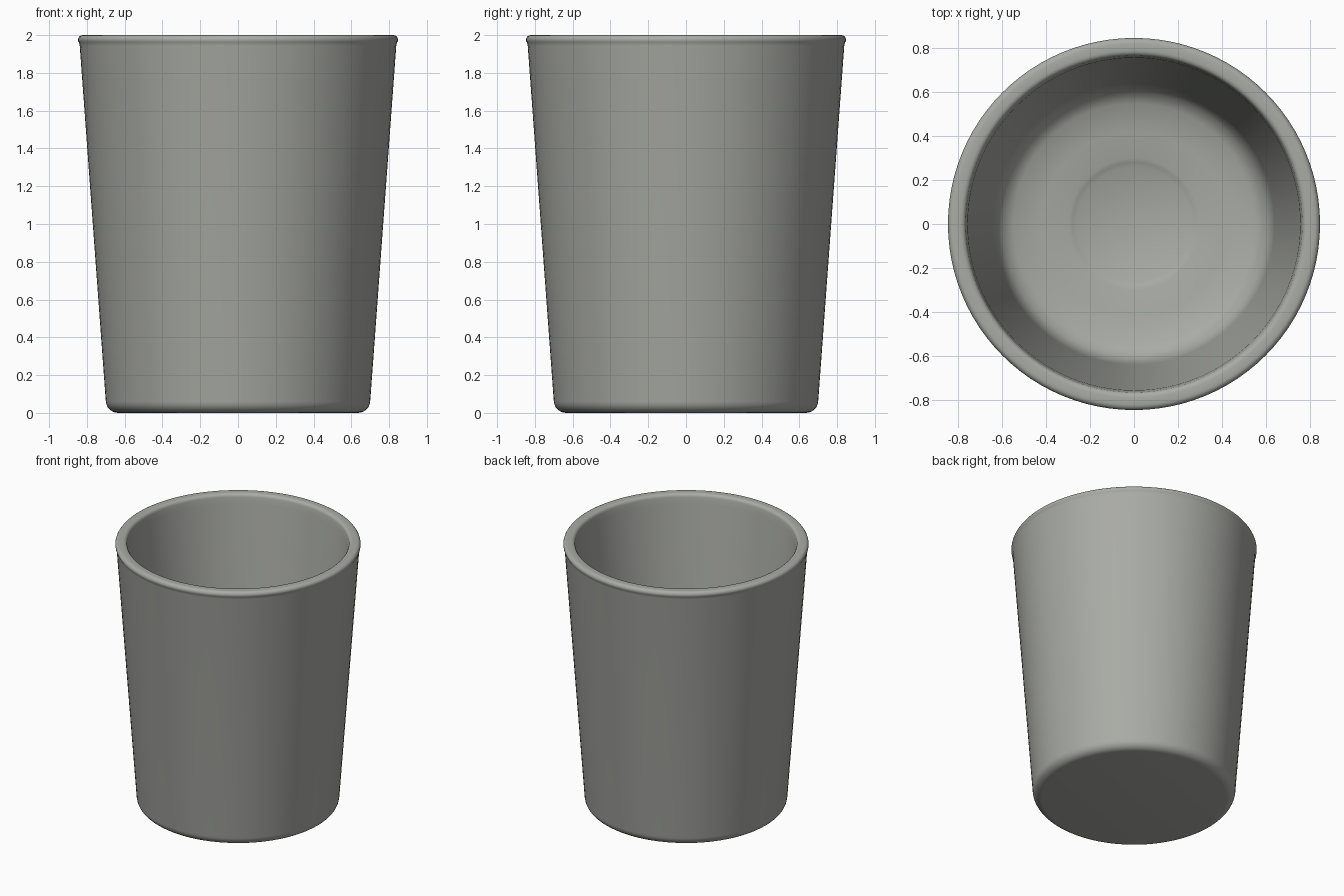
import bpy, bmesh, math

if "Cube" in bpy.data.objects:
    bpy.data.objects.remove(bpy.data.objects["Cube"])

SEGMENTS = 96

# Single warm grey for the whole cup
grey = bpy.data.materials.new("warm_grey")
grey.diffuse_color = (0.40, 0.41, 0.38, 1)
grey.use_nodes = True
grey.node_tree.nodes["Principled BSDF"].inputs["Base Color"].default_value = grey.diffuse_color


def arc(cx, cz, r, start, end, steps):
    """Points of a rounded corner in the profile (degrees)."""
    pts = []
    for i in range(steps + 1):
        a = math.radians(start + (end - start) * i / steps)
        pts.append((cx + r * math.cos(a), cz + r * math.sin(a)))
    return pts


def lathe(name, profile, material):
    """Revolve a (radius, height) profile around z; radius 0 makes a pole."""
    bm = bmesh.new()
    rings = []
    for r, z in profile:
        if r == 0:
            rings.append([bm.verts.new((0, 0, z))] * SEGMENTS)
        else:
            rings.append([bm.verts.new((r * math.cos(2 * math.pi * i / SEGMENTS),
                                        r * math.sin(2 * math.pi * i / SEGMENTS), z))
                          for i in range(SEGMENTS)])
    for low, high in zip(rings, rings[1:]):
        for i in range(SEGMENTS):
            j = (i + 1) % SEGMENTS
            corners = list(dict.fromkeys((low[i], low[j], high[j], high[i])))
            bm.faces.new(corners)
    bmesh.ops.recalc_face_normals(bm, faces=bm.faces)
    mesh = bpy.data.meshes.new(name)
    bm.to_mesh(mesh)
    bm.free()
    mesh.materials.append(material)
    obj = bpy.data.objects.new(name, mesh)
    bpy.context.collection.objects.link(obj)
    bpy.context.view_layer.objects.active = obj
    obj.select_set(True)
    bpy.ops.object.shade_smooth_by_angle(angle=math.radians(35))
    return obj


# Underside, rounded foot and tapered outer wall
profile = [(0, 0)]
profile += arc(0.635, 0.065, 0.065, -90, -4, 6)
profile += [(0.838, 1.945)]
# Rounded lip
profile += arc(0.822, 1.975, 0.025, -40, 90, 6)
profile += arc(0.79, 1.975, 0.025, 90, 180, 4)
# Inner wall, rounded inner corner and dished floor with a shallow centre disc
profile += [(0.757, 1.93), (0.64, 0.30)]
profile += [(0.628, 0.22), (0.60, 0.165), (0.55, 0.135), (0.42, 0.115),
            (0.30, 0.105), (0.28, 0.10), (0.26, 0.09), (0, 0.09)]

lathe("cup", profile, grey)
